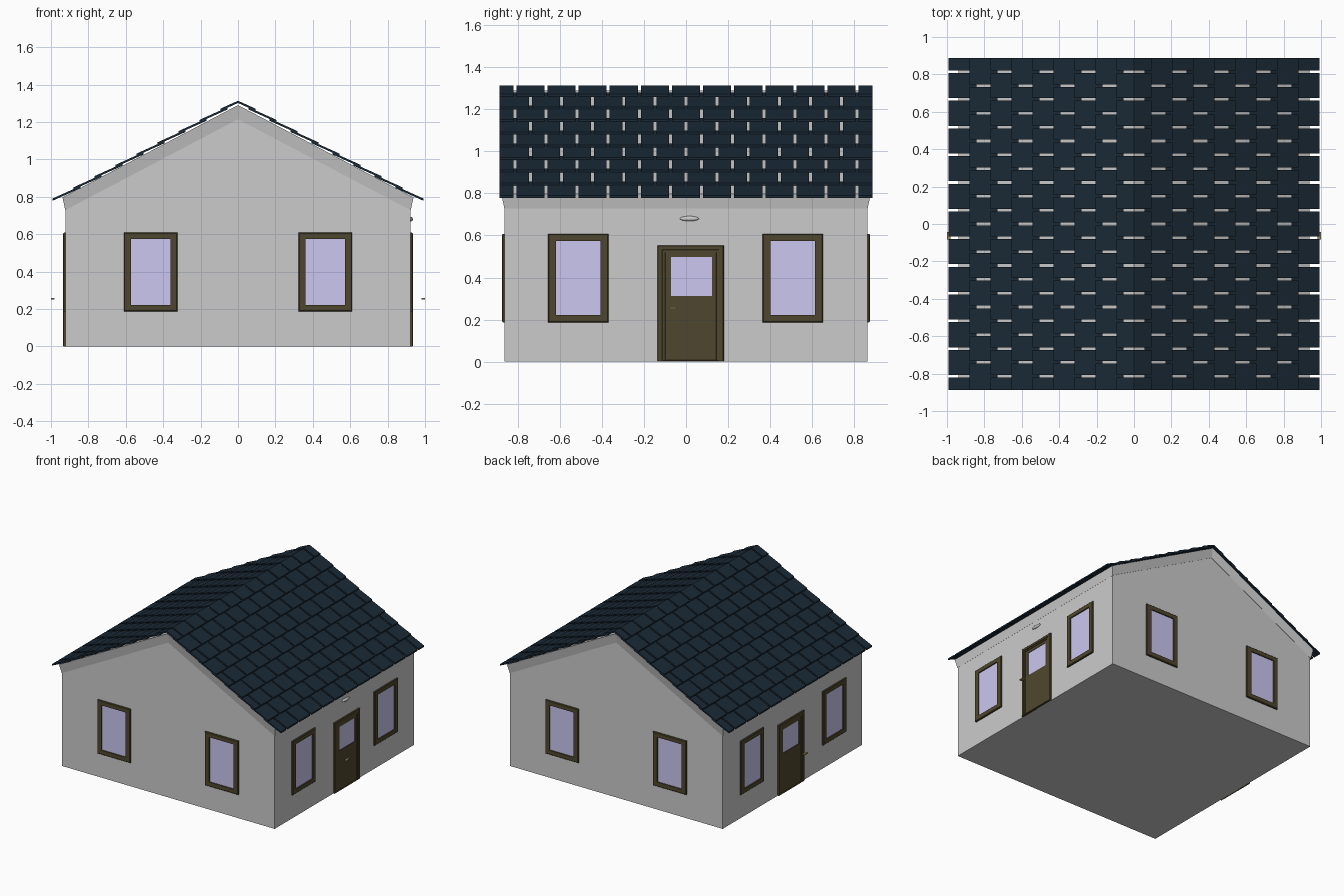
import bpy, bmesh
from mathutils import Vector

if "Cube" in bpy.data.objects:
    bpy.data.objects.remove(bpy.data.objects["Cube"])

WX, WY = 0.922, 0.862          # half width and half depth of the walls


def material(name, rgb):
    m = bpy.data.materials.new(name)
    m.diffuse_color = (*rgb, 1)
    m.use_nodes = True
    m.node_tree.nodes["Principled BSDF"].inputs["Base Color"].default_value = m.diffuse_color
    return m


TILE = material("dark_blue_tile", (0.010, 0.022, 0.036))
WOOD = material("dark_wood", (0.078, 0.062, 0.026))
GLASS = material("window_glass", (0.60, 0.57, 0.88))
METAL = material("brass", (0.30, 0.24, 0.10))


def finish(name, bm, mat=None):
    bmesh.ops.recalc_face_normals(bm, faces=bm.faces)
    me = bpy.data.meshes.new(name)
    bm.to_mesh(me)
    bm.free()
    ob = bpy.data.objects.new(name, me)
    bpy.context.collection.objects.link(ob)
    if mat:
        me.materials.append(mat)
    return ob


def bridge(bm, a, b):
    n = len(a)
    for i in range(n):
        bm.faces.new((a[i], a[(i + 1) % n], b[(i + 1) % n], b[i]))


def prism(bm, profile, y0, y1):
    """Extrude an x-z outline along y."""
    a, b = [[bm.verts.new((x, y, z)) for x, z in profile] for y in (y0, y1)]
    bm.faces.new(a)
    bm.faces.new(b)
    bridge(bm, a, b)


# Wall faces: u runs along the wall, v up, d outwards
WALLS = {
    "right": lambda u, v, d: (WX + d, u, v),
    "left": lambda u, v, d: (-WX - d, u, v),
    "front": lambda u, v, d: (u, -WY - d, v),
    "back": lambda u, v, d: (u, WY + d, v),
}


def ring(name, wall, outer, inner, depth, chamfer=0.004):
    """Rectangular frame; rectangles are (u0, u1, v0, v1)."""
    put = WALLS[wall]
    bm = bmesh.new()

    def loop(r, k, d):
        u0, u1, v0, v1 = r
        pts = ((u0 + k, v0 + k), (u1 - k, v0 + k), (u1 - k, v1 - k), (u0 + k, v1 - k))
        return [bm.verts.new(put(u, v, d)) for u, v in pts]

    loops = [loop(outer, 0, -0.004), loop(outer, 0, depth - chamfer),
             loop(outer, chamfer, depth), loop(inner, 0, depth), loop(inner, 0, -0.004)]
    for i in range(5):
        bridge(bm, loops[i], loops[(i + 1) % 5])
    return finish(name, bm, WOOD)


def block(name, wall, r, d0, d1, mat):
    put = WALLS[wall]
    u0, u1, v0, v1 = r
    bm = bmesh.new()
    a, b = [[bm.verts.new(put(u, v, d)) for u, v in ((u0, v0), (u1, v0), (u1, v1), (u0, v1))]
            for d in (d0, d1)]
    bm.faces.new(a)
    bm.faces.new(b)
    bridge(bm, a, b)
    return finish(name, bm, mat)


def window(name, wall, u, w=0.287):
    h = w / 2
    outer = (u - h, u + h, 0.187, 0.608)
    inner = (u - h + 0.038, u + h - 0.038, 0.222, 0.574)
    ring(name + "_frame", wall, outer, inner, 0.013)
    block(name + "_glass", wall, inner, -0.004, 0.004, GLASS)


# House body with gable ends
bm = bmesh.new()
prism(bm, [(-WX, 0), (WX, 0), (WX, 0.73), (0, 1.217), (-WX, 0.73)], -WY, WY)
finish("walls", bm)

# Roof slab: chevron section, flaring outwards towards the top
bm = bmesh.new()
ends = []
for s in (-1, 1):
    lo = [bm.verts.new((x, s * 0.864, z)) for x, z in ((-0.924, 0.728), (0, 1.215), (0.924, 0.728))]
    hi = [bm.verts.new((x, s * 0.878, z)) for x, z in ((-0.938, 0.797), (0, 1.29), (0.938, 0.797))]
    for i in (0, 1):
        bm.faces.new((lo[i], lo[i + 1], hi[i + 1], hi[i]))
    ends.append(lo + hi[::-1])
bridge(bm, *ends)
finish("roof_slab", bm)

# Overlapping roof tiles: nine staggered rows per slope
PITCH, ROW, RISE, THICK, SLOPE = 0.148, 0.1125, 0.0602, 0.012, 0.45
bm = bmesh.new()
for side in (-1, 1):
    for row in range(9):
        x0 = 0.993 - row * ROW
        x1 = max(x0 - 0.15, 0)
        z0 = 0.778 + row * RISE
        z1 = z0 + (x0 - x1) * SLOPE
        outline = [(side * x0, z0), (side * x1, z1),
                   (side * x1, z1 + THICK), (side * x0, z0 + THICK)]
        if row % 2 == 0:
            cuts = [(k + 0.5) * PITCH for k in range(-6, 6)]
        else:
            cuts = [k * PITCH for k in range(-5, 6)]
        edges = [-0.894] + cuts + [0.894]
        for a, b in zip(edges, edges[1:]):
            prism(bm, outline, a + 0.007, b - 0.007)
finish("roof_tiles", bm, TILE)

# Two windows on every wall
for wall, spots in (("front", (-0.467, 0.467)), ("back", (-0.467, 0.467)),
                    ("right", (-0.513, 0.507)), ("left", (-0.513, 0.507))):
    for i, u in enumerate(spots):
        window(f"{wall}_window_{i + 1}", wall, u)

# A glazed door on both long sides
for wall in ("right", "left"):
    casing = (-0.136, 0.180, 0.0, 0.553)
    jamb = (-0.114, 0.158, 0.003, 0.533)
    leaf = (-0.100, 0.144, 0.006, 0.520)
    pane = (-0.071, 0.124, 0.313, 0.498)
    ring(wall + "_door_casing", wall, casing, jamb, 0.014)
    ring(wall + "_door_jamb", wall, jamb, leaf, 0.010, 0.002)
    ring(wall + "_door_leaf", wall, leaf, pane, 0.007, 0.002)
    block(wall + "_door_glass", wall, pane, -0.004, 0.003, GLASS)
    block(wall + "_door_handle", wall, (-0.082, -0.042, 0.251, 0.260), 0.058, 0.078, METAL)

# Flattened lamp above the right-hand door
bm = bmesh.new()
bmesh.ops.create_uvsphere(bm, u_segments=24, v_segments=12, radius=1)
bmesh.ops.scale(bm, vec=(0.011, 0.045, 0.012), verts=bm.verts)
bmesh.ops.translate(bm, vec=Vector((WX + 0.002, 0.016, 0.680)), verts=bm.verts)
lamp = finish("wall_lamp", bm)
for p in lamp.data.polygons:
    p.use_smooth = True
